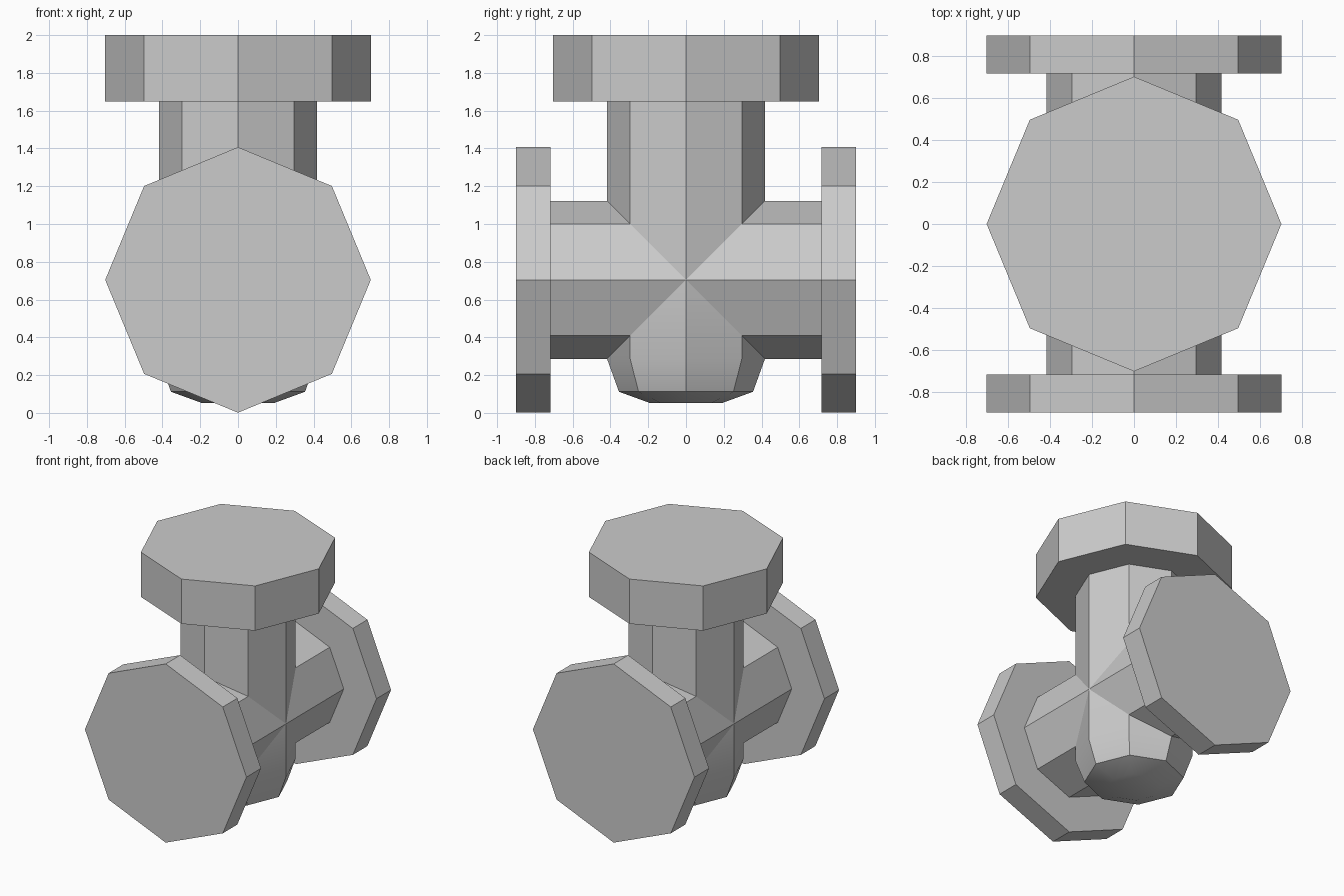
import bpy, bmesh, math
from mathutils import Matrix

cube = bpy.data.objects.get("Cube")
if cube:
    bpy.data.objects.remove(cube, do_unlink=True)

SIDES = 8
HUB = 0.704        # height of the horizontal pipe axis
PIPE = 0.418
FLANGE = 0.703

grey = bpy.data.materials.new("plain grey")
grey.use_nodes = True
colour = (0.6, 0.6, 0.6, 1)
grey.diffuse_color = colour
grey.node_tree.nodes["Principled BSDF"].inputs["Base Color"].default_value = colour


def turned(name, profile, matrix=Matrix()):
    """Eight-sided solid from (radius, height) rings, capped at both ends."""
    bm = bmesh.new()
    rings = []
    for r, h in profile:
        angles = [2 * math.pi * i / SIDES for i in range(SIDES)]
        rings.append([bm.verts.new((r * math.cos(a), r * math.sin(a), h)) for a in angles])
    for low, high in zip(rings, rings[1:]):
        for i in range(SIDES):
            j = (i + 1) % SIDES
            bm.faces.new((low[i], low[j], high[j], high[i]))
    bm.faces.new(rings[0][::-1])
    bm.faces.new(rings[-1])
    bm.transform(matrix)
    bmesh.ops.recalc_face_normals(bm, faces=bm.faces)
    mesh = bpy.data.meshes.new(name)
    bm.to_mesh(mesh)
    bm.free()
    mesh.materials.append(grey)
    obj = bpy.data.objects.new(name, mesh)
    bpy.context.collection.objects.link(obj)
    bpy.ops.object.select_all(action='DESELECT')
    obj.select_set(True)
    bpy.context.view_layer.objects.active = obj
    bpy.ops.object.shade_smooth_by_angle(angle=math.radians(30))
    return obj


# Upright pipe with a rounded lower end, and its top flange
turned("upright_pipe", [(0.19, 0.052), (0.355, 0.112), (PIPE, 0.286), (PIPE, HUB), (PIPE, 1.7)])
turned("top_flange", [(FLANGE, 1.648), (FLANGE, 2.0)])

# Horizontal pipe running front to back, with a flange at each end
sideways = Matrix.Translation((0, 0, HUB)) @ Matrix.Rotation(math.pi / 2, 4, 'X')
turned("cross_pipe", [(PIPE, -0.75), (PIPE, 0), (PIPE, 0.75)], sideways)
for name, side in (("front_flange", 1), ("back_flange", -1)):
    turned(name, [(FLANGE, side * 0.718), (FLANGE, side * 0.899)], sideways)
